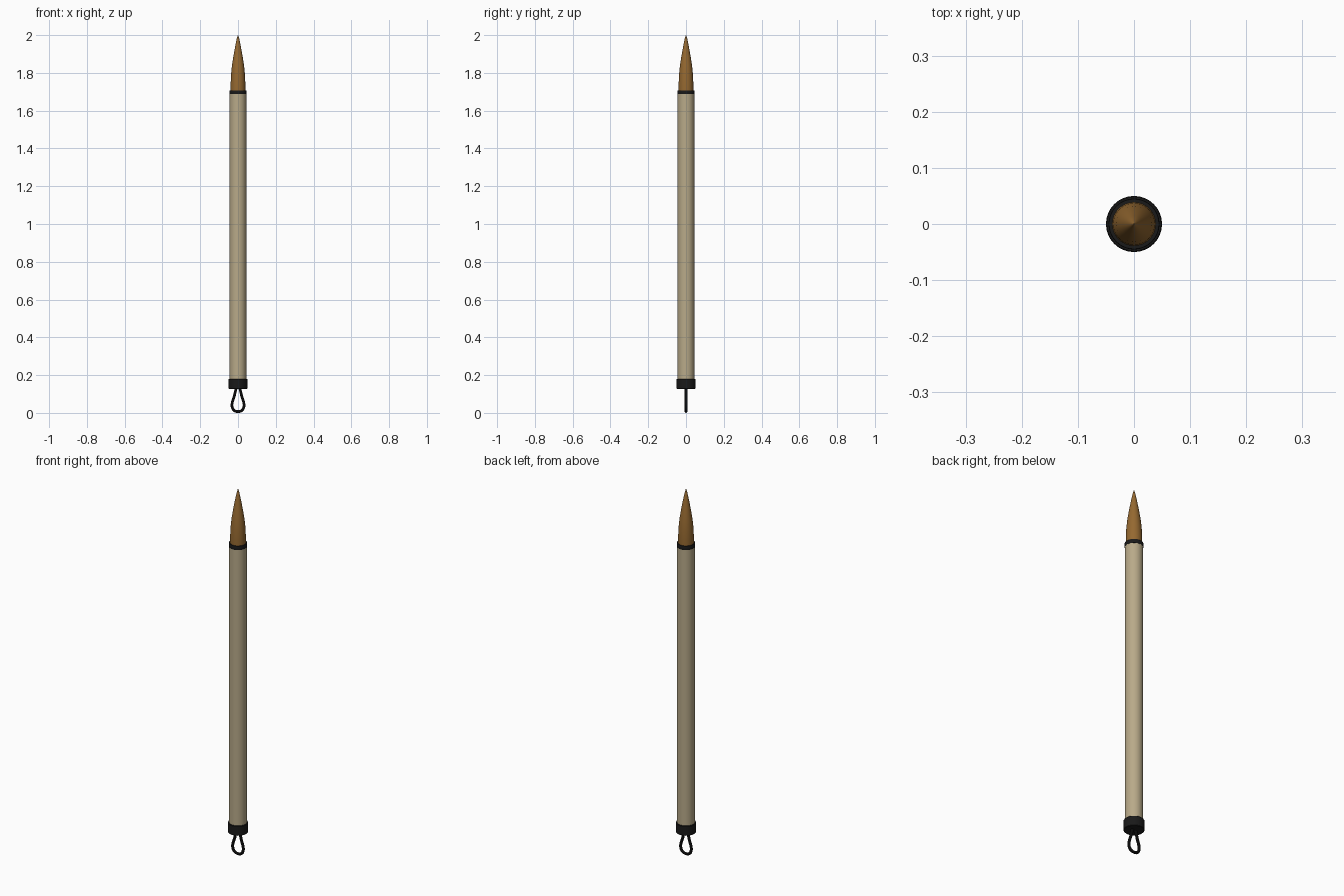
import bpy, bmesh, math

if "Cube" in bpy.data.objects:
    bpy.data.objects.remove(bpy.data.objects["Cube"])


def material(name, color):
    m = bpy.data.materials.new(name)
    m.diffuse_color = (*color, 1)
    m.use_nodes = True
    m.node_tree.nodes["Principled BSDF"].inputs["Base Color"].default_value = m.diffuse_color
    return m


black = material("black", (0.01, 0.01, 0.01))
bamboo = material("bamboo", (0.48, 0.40, 0.25))
hair = material("hair", (0.30, 0.14, 0.03))


def smooth(obj):
    bpy.ops.object.select_all(action='DESELECT')
    obj.select_set(True)
    bpy.context.view_layer.objects.active = obj
    bpy.ops.object.shade_smooth_by_angle(angle=math.radians(35))


def lathe(name, profile, mat, sides=32):
    """Closed turned solid from (radius, z) points, bottom to top."""
    bm = bmesh.new()
    rings = [[bm.verts.new((r * math.cos(2 * math.pi * i / sides),
                            r * math.sin(2 * math.pi * i / sides), z))
              for i in range(sides)] for r, z in profile]
    for a, b in zip(rings, rings[1:]):
        for i in range(sides):
            j = (i + 1) % sides
            bm.faces.new((a[i], a[j], b[j], b[i]))
    bm.faces.new(rings[0][::-1])
    bm.faces.new(rings[-1])
    mesh = bpy.data.meshes.new(name)
    bm.to_mesh(mesh)
    bm.free()
    obj = bpy.data.objects.new(name, mesh)
    bpy.context.collection.objects.link(obj)
    mesh.materials.append(mat)
    smooth(obj)
    return obj


# Handle, end cap and collar
lathe("handle", [(0.044, 0.15), (0.044, 1.69)], bamboo)
lathe("end_cap", [(0.048, 0.127), (0.05, 0.129), (0.05, 0.178), (0.048, 0.18)], black)
lathe("collar", [(0.0445, 1.687), (0.0455, 1.69), (0.0455, 1.705), (0.0445, 1.708)], black)

# Pointed bristle tip
lathe("bristles", [(0.039, 1.70), (0.039, 1.74), (0.037, 1.79), (0.032, 1.84),
                   (0.024, 1.89), (0.015, 1.94), (0.007, 1.98), (0.001, 2.0)], hair)

# Teardrop hanging loop, one half mirrored to the other
half = [(0.008, 0.135), (0.019, 0.095), (0.030, 0.06), (0.032, 0.04), (0.021, 0.018)]
path = half + [(0, 0.0115)] + [(-x, z) for x, z in reversed(half)]
curve = bpy.data.curves.new("hanging_loop", 'CURVE')
curve.dimensions = '3D'
curve.bevel_depth = 0.0075
curve.bevel_resolution = 3
curve.use_fill_caps = True
spline = curve.splines.new('BEZIER')
spline.bezier_points.add(len(path) - 1)
for p, (x, z) in zip(spline.bezier_points, path):
    p.co = (x, 0, z)
    p.handle_left_type = p.handle_right_type = 'AUTO'
spline.resolution_u = 6
loop = bpy.data.objects.new("hanging_loop", curve)
bpy.context.collection.objects.link(loop)
curve.materials.append(black)
bpy.ops.object.select_all(action='DESELECT')
loop.select_set(True)
bpy.context.view_layer.objects.active = loop
bpy.ops.object.convert(target='MESH')
bottom = min(v.co.z for v in loop.data.vertices)
for v in loop.data.vertices:
    v.co.z -= bottom if v.co.z < 0.1 else 0
smooth(loop)
